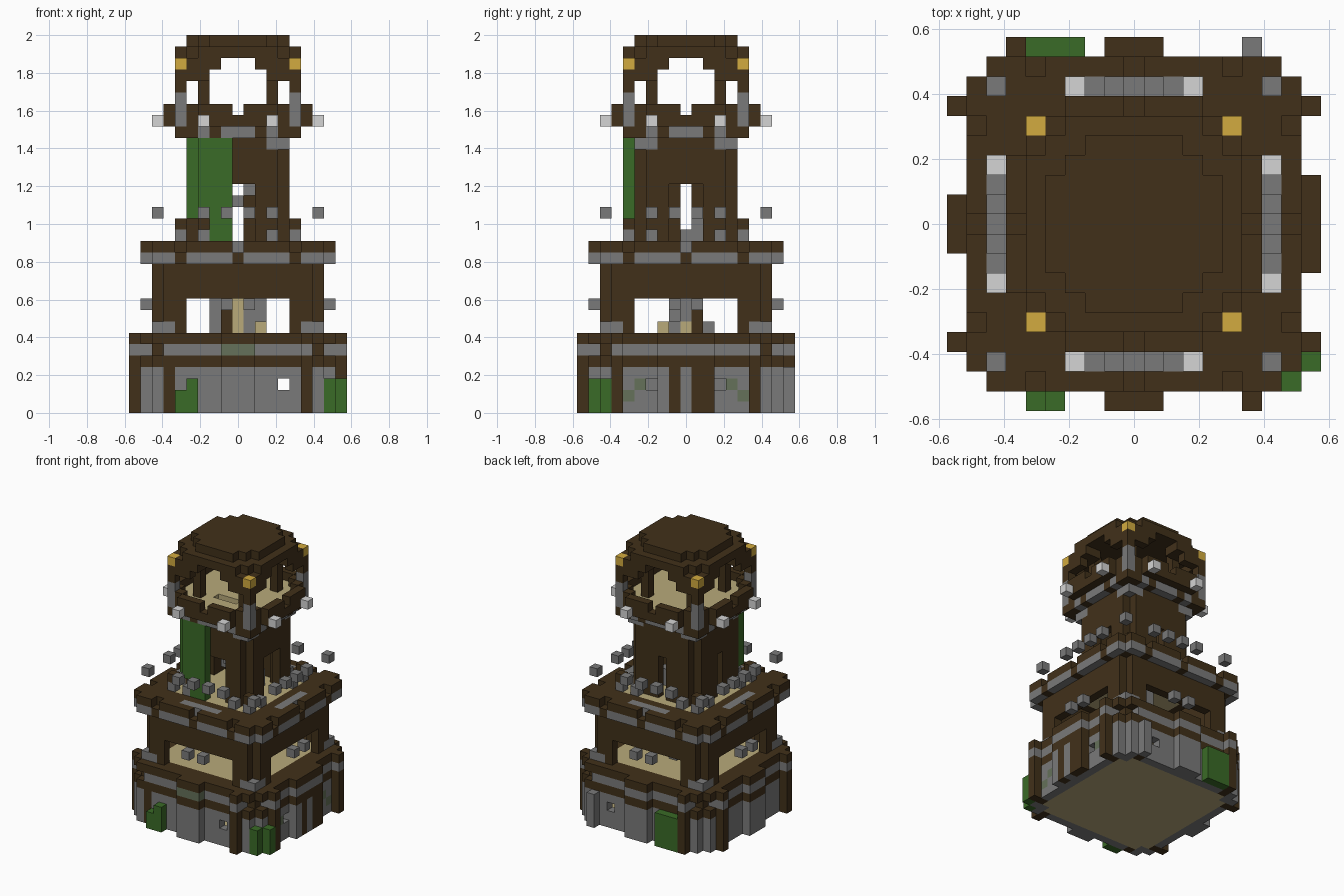
import bpy, bmesh

if "Cube" in bpy.data.objects:
    bpy.data.objects.remove(bpy.data.objects["Cube"], do_unlink=True)

U = 2 / 33  # edge of one block


def material(name, rgb):
    m = bpy.data.materials.new(name)
    m.use_nodes = True
    m.diffuse_color = (*rgb, 1)
    m.node_tree.nodes["Principled BSDF"].inputs["Base Color"].default_value = (*rgb, 1)
    return m


MATS = {
    "wood": material("dark wood", (.053, .030, .010)),
    "stone": material("grey stone", (.195, .195, .195)),
    "pale": material("pale stone", (.66, .66, .66)),
    "moss": material("mossy stone", (.13, .165, .10)),
    "leaf": material("leaf green", (.042, .145, .02)),
    "gold": material("lamp gold", (.65, .41, .05)),
    "plank": material("light planks", (.48, .40, .195)),
}
NAMES = list(MATS)
cells = {}   # block position -> (part, colour)
part = ""


def span(a, b):
    return range(a, b + 1)


def put(x, y, zs, colour):
    for z in zs:
        cells[x, y, z] = (part, colour)


def slab(r, z, colour, corner=99):
    for x in span(-r, r):
        for y in span(-r, r):
            if abs(x) + abs(y) <= corner:
                put(x, y, [z], colour)


def sides(d, t):
    return (t, -d), (t, d), (-d, t), (d, t)


def ring(d, ts, zs, colour):
    for t in ts:
        for x, y in sides(d, t):
            put(x, y, zs, colour)


def cut(points, zs):
    for x, y in points:
        for z in zs:
            cells.pop((x, y, z), None)


def both(*ts):
    return [s * t for t in ts for s in (-1, 1)]


# Stone base with bulges, corner pillars and small windows
part = "base"
slab(7, 0, "plank")
ring(7, both(7), span(0, 3), "stone")
ring(8, span(-7, 7), span(0, 3), "stone")
ring(9, span(-1, 1), span(0, 3), "stone")
ring(8, both(6), span(0, 3), "wood")
ring(9, both(6), span(0, 3), "wood")
for t in (-1, 1, 2):
    put(9, t, span(0, 3), "wood")
put(9, -2, span(0, 3), "stone")
for y in (-5, -4, 4, 5):
    put(8, y, [1 if y % 2 else 2], "moss")
for t in both(4):
    cut(((t, -8), (t, 8)), [2])
for t in both(3):
    cut([(8, t)], [2])

# Banded cornice above the base, its stone band notched at the corners
part = "base_cornice"
for z, colour in ((4, "wood"), (5, "stone"), (6, "wood")):
    ring(7, span(-7, 7), [z], colour)
    ring(8, span(-7, 7), [z], colour)
    ring(9, [*span(-1, 1), *both(6)], [z], colour)
    for y in both(2):
        put(9, y, [z], colour)
for t in both(7):
    cut(sides(8, t), [5])
ring(7, both(7), [5], "wood")
for x in span(-1, 1):
    put(x, -9, [5], "moss")
slab(6, 6, "plank")
cut([(-6, -9)], span(0, 6))
cut([(6, 9)], span(4, 6))
put(6, 9, span(0, 3), "stone")

# Open gallery with wide windows and notched corners
part = "gallery"
ring(7, span(-7, 7), span(7, 13), "wood")
for t in span(-4, 4):
    cut(sides(7, t), span(7, 9))
cut(sides(7, 7) + sides(7, -7), span(8, 13))
ring(7, both(6, 7), [7], "stone")
ring(8, both(1), [9], "stone")

# Central stair core in the gallery
part = "gallery_core"
for x in span(-1, 1):
    for y in span(-1, 1):
        put(x, y, span(7, 13), "stone")
put(0, -1, span(7, 13), "plank")
put(1, 0, [7], "plank")
put(-1, -1, span(7, 8), "wood")
put(1, 1, span(7, 8), "wood")
put(-2, 0, span(7, 9), "stone")
put(2, -1, span(8, 9), "stone")
put(2, -2, [7], "plank")
put(0, 2, [7], "stone")

# Overhanging battlement with crenel gaps, and the walkway
part = "battlement"
GAPS = (-5, 0, 5)
slab(6, 14, "wood")
slab(5, 14, "plank")
ring(7, span(-6, 6), [14], "wood")
ring(7, span(-2, 2), [14], "stone")
ring(8, span(-7, 7), [13], "stone")
ring(8, GAPS, [13], "wood")
ring(8, [t for t in span(-7, 7) if t not in GAPS], [14], "wood")
ring(7, both(7), span(13, 14), "wood")

# Loose stones hovering above the parapet
part = "hovering_stones"
ring(7, both(1, 3, 7), [17], "stone")
ring(7, both(3), [25], "pale")

# Tower shaft with notched corners, doorways and footings
part = "tower"
ring(4, span(-3, 3), span(15, 23), "wood")
ring(3, both(3), span(15, 23), "wood")
ring(5, both(5), [15], "stone")
ring(5, both(5), [16], "wood")
ring(5, both(3), [15], "stone")
for t in span(-1, 1):
    cut(((t, -4), (4, t)), span(15, 19))
cut(((0, 4), (-4, 0)), span(15, 19))
ring(4, both(3, 4), [23], "stone")

# Broken steps inside the tower
part = "tower_steps"
put(2, 0, [15], "stone")
put(2, 1, span(15, 16), "stone")
put(0, -2, [18], "stone")
put(1, -3, [19], "stone")

# Lookout deck with parapet and corner posts
part = "lookout"
slab(4, 24, "plank")
ring(5, span(-5, 5), [24], "wood")
ring(5, [*span(-1, 1), *both(3)], [24], "stone")
slab(5, 25, "plank")
cut([(x, -2) for x in span(-1, 1)], [25])
ring(5, both(4), span(25, 26), "wood")
ring(6, span(-3, 3), [25], "wood")
ring(6, [t for t in span(-3, 3) if t], [26], "wood")
ring(5, both(5), span(25, 27), "stone")
ring(5, both(5), span(28, 29), "wood")
for x in both(3):
    for y in both(3):
        put(x, y, span(26, 30), "wood")

# Stepped roof with arched openings, and corner lamps
part = "roof"
ring(5, both(3, 4), [29], "wood")
for d in (4, 5):
    ring(d, both(2, 3, 4), [30], "wood")
slab(5, 31, "wood", 8)
slab(4, 32, "wood", 6)
part = "lamps"
ring(5, both(5), [30], "gold")

# Climbing vines
part = "vines"
put(-4, -4, span(17, 23), "leaf")
for x in span(-3, -1):
    put(x, -5, span(17 if x < -2 else 15, 23), "leaf")
for x in span(-5, -3):
    put(x, 9, span(0, 3), "leaf")
put(-5, -9, span(0, 1), "leaf")
put(-4, -9, span(0, 2), "leaf")
put(8, -8, span(0, 2), "leaf")
put(9, -7, span(0, 2), "leaf")

# Turn the blocks of each part into one mesh of exposed faces
DIRS = [(a, s) for a in range(3) for s in (0, 1)]
for name in sorted({p for p, c in cells.values()}):
    bm = bmesh.new()
    verts = {}
    for pos, (owner, colour) in cells.items():
        if owner != name:
            continue
        for axis, side in DIRS:
            near = list(pos)
            near[axis] += 2 * side - 1
            if tuple(near) in cells:
                continue
            b, c = (axis + 1) % 3, (axis + 2) % 3
            quad = []
            for db, dc in ((0, 0), (1, 0), (1, 1), (0, 1)):
                p = list(pos)
                p[axis] += side
                p[b] += db
                p[c] += dc
                key = tuple(p)
                if key not in verts:
                    verts[key] = bm.verts.new(((p[0] - .5) * U, (p[1] - .5) * U, p[2] * U))
                quad.append(verts[key])
            face = bm.faces.new(quad if side else quad[::-1])
            face.material_index = NAMES.index(colour)
    mesh = bpy.data.meshes.new(name)
    bm.to_mesh(mesh)
    bm.free()
    for m in MATS.values():
        mesh.materials.append(m)
    bpy.context.collection.objects.link(bpy.data.objects.new(name, mesh))
